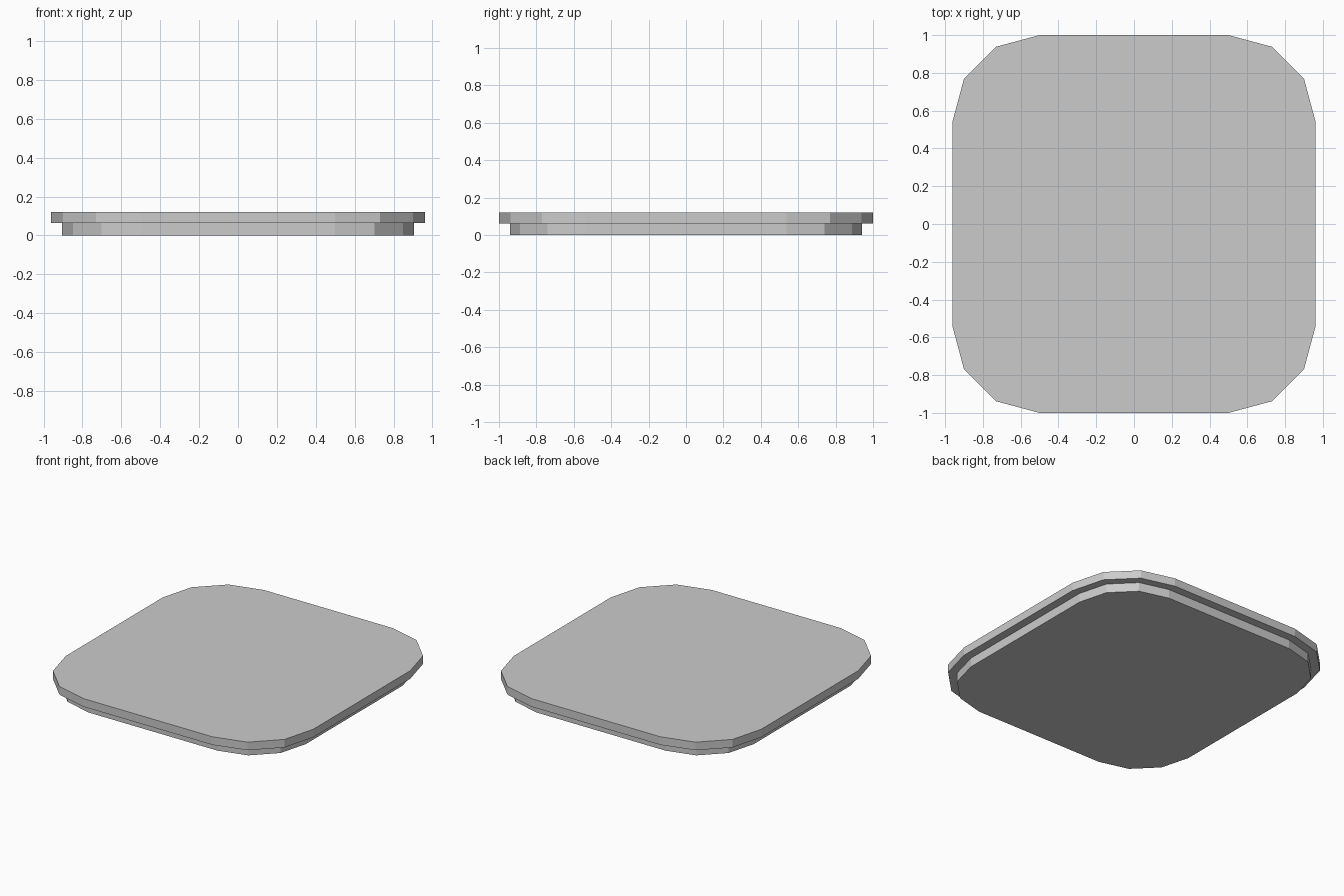
import bpy, bmesh
from math import sin, cos, pi

if "Cube" in bpy.data.objects:
    bpy.data.objects.remove(bpy.data.objects["Cube"])

CX, CY = 0.5, 0.538   # corner arc centre, shared by both tiers
SEGS = 3              # flat facets per rounded corner


def rounded_slab(name, radius, z0, z1):
    """Flat-shaded slab with faceted rounded corners."""
    bm = bmesh.new()
    verts = []
    for q, (sx, sy) in enumerate([(1, 1), (-1, 1), (-1, -1), (1, -1)]):
        for i in range(SEGS + 1):
            a = (q + i / SEGS) * pi / 2
            verts.append(bm.verts.new((sx * CX + radius * cos(a),
                                       sy * CY + radius * sin(a), z0)))
    base = bm.faces.new(verts)
    top = bmesh.ops.extrude_face_region(bm, geom=[base], use_keep_orig=True)
    bmesh.ops.translate(bm, vec=(0, 0, z1 - z0),
                        verts=[g for g in top["geom"] if isinstance(g, bmesh.types.BMVert)])
    bmesh.ops.recalc_face_normals(bm, faces=bm.faces)
    mesh = bpy.data.meshes.new(name)
    bm.to_mesh(mesh)
    bm.free()
    obj = bpy.data.objects.new(name, mesh)
    bpy.context.collection.objects.link(obj)
    return obj


# Narrower base tier and wider top plate
rounded_slab("base_tier", 0.404, 0.0, 0.063)
rounded_slab("top_plate", 0.462, 0.063, 0.12)
